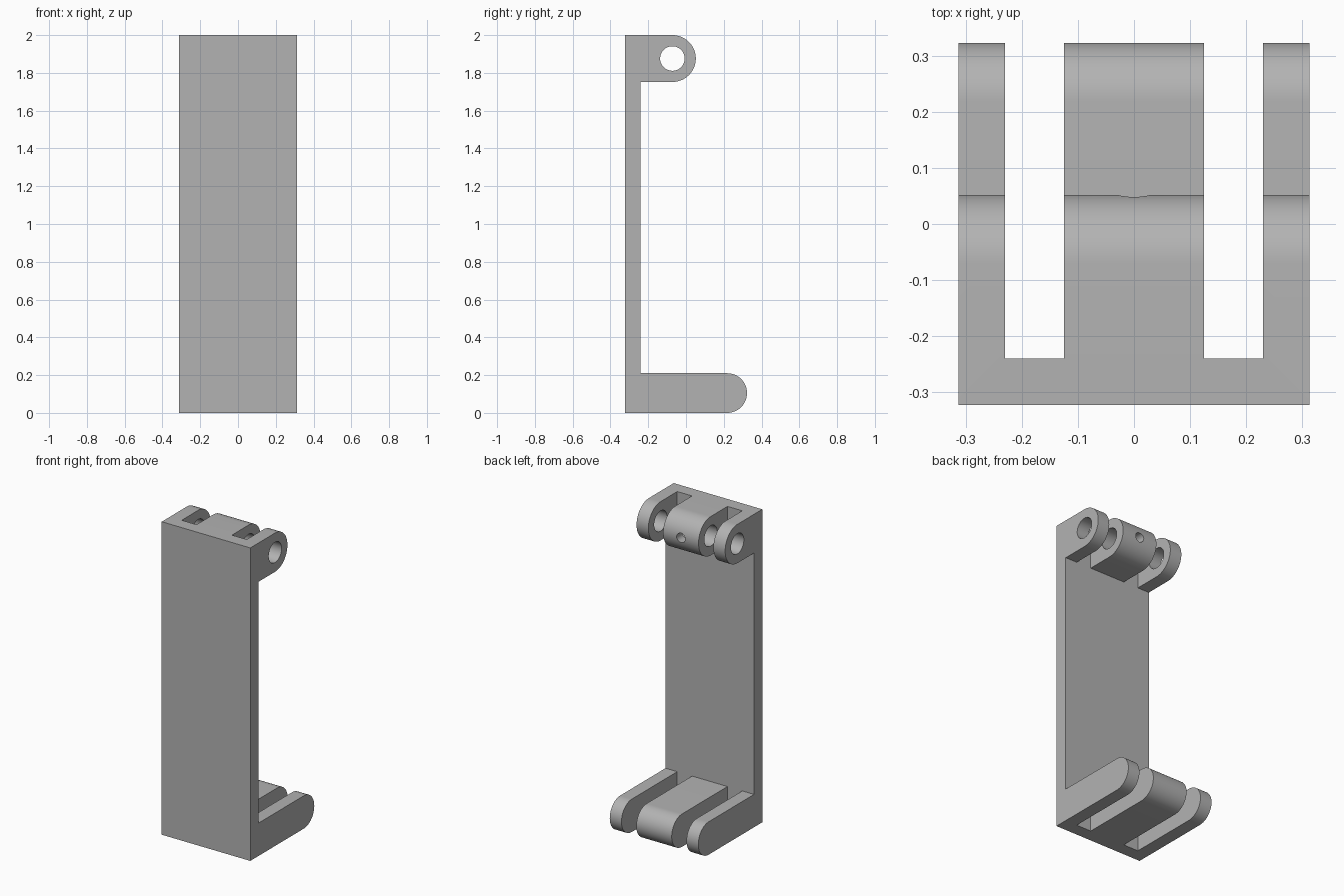
import bpy
import bmesh
from math import sin, cos, pi, radians
from mathutils import Matrix

cube = bpy.data.objects.get("Cube")
if cube:
    bpy.data.objects.remove(cube, do_unlink=True)

# Main dimensions
HALF_W = 0.313
FRONT, PLATE_BACK = -0.323, -0.24
SLOT_IN, SLOT_OUT = 0.125, 0.23
LOW_R, LOW_Y = 0.105, 0.218
TOP_R, TOP_Y = 0.124, -0.072
TOP_Z = 2 - TOP_R

grey = bpy.data.materials.new("plain grey")
grey.use_nodes = True
grey.diffuse_color = (0.45, 0.45, 0.45, 1)
grey.node_tree.nodes["Principled BSDF"].inputs["Base Color"].default_value = grey.diffuse_color


def add_object(name, bm):
    bmesh.ops.recalc_face_normals(bm, faces=bm.faces)
    mesh = bpy.data.meshes.new(name)
    bm.to_mesh(mesh)
    bm.free()
    mesh.materials.append(grey)
    obj = bpy.data.objects.new(name, mesh)
    bpy.context.collection.objects.link(obj)
    return obj


def round_end(y, z, r, steps=32):
    """Half circle bulging to the back, from bottom to top."""
    angles = [-pi / 2 + pi * i / steps for i in range(steps + 1)]
    return [(y + r * cos(a), z + r * sin(a)) for a in angles]


def extrude_profile(name, points):
    bm = bmesh.new()
    face = bm.faces.new([bm.verts.new((-HALF_W, y, z)) for y, z in points])
    new = bmesh.ops.extrude_face_region(bm, geom=[face])["geom"]
    verts = [v for v in new if isinstance(v, bmesh.types.BMVert)]
    bmesh.ops.translate(bm, verts=verts, vec=(2 * HALF_W, 0, 0))
    return add_object(name, bm)


def box(name, low, high):
    bm = bmesh.new()
    bmesh.ops.create_cube(bm, size=1)
    for v in bm.verts:
        v.co = [a + (c + 0.5) * (b - a) for a, b, c in zip(low, high, v.co)]
    return add_object(name, bm)


def rod(name, radius, length, centre, axis):
    bm = bmesh.new()
    turn = Matrix.Rotation(pi / 2, 4, axis)
    bmesh.ops.create_cone(bm, cap_ends=True, segments=48, radius1=radius, radius2=radius,
                          depth=length, matrix=Matrix.Translation(centre) @ turn)
    return add_object(name, bm)


# Side outline: tall plate with a rounded arm at the bottom and a knuckle at the top
outline = [(FRONT, 0)]
outline += round_end(LOW_Y, LOW_R, LOW_R)
outline += [(PLATE_BACK, 2 * LOW_R), (PLATE_BACK, 2 - 2 * TOP_R)]
outline += round_end(TOP_Y, TOP_Z, TOP_R)
outline += [(FRONT, 2)]
bracket = extrude_profile("hinge_bracket", outline)

# Slots that split both arms into three lugs, the pin bore and the set screw hole
cutters = [
    box("left_slot_cutter", (SLOT_IN, PLATE_BACK, -0.1), (SLOT_OUT, 0.5, 2.1)),
    box("right_slot_cutter", (-SLOT_OUT, PLATE_BACK, -0.1), (-SLOT_IN, 0.5, 2.1)),
    rod("pin_bore_cutter", 0.065, 1, (0, TOP_Y, TOP_Z), "Y"),
    rod("screw_hole_cutter", 0.03, 0.2, (0, TOP_Y + 0.1, TOP_Z), "X"),
]
bpy.ops.object.select_all(action="DESELECT")
bpy.context.view_layer.objects.active = bracket
bracket.select_set(True)
for cutter in cutters:
    mod = bracket.modifiers.new(cutter.name, "BOOLEAN")
    mod.operation = "DIFFERENCE"
    mod.solver = "EXACT"
    mod.object = cutter
    bpy.ops.object.modifier_apply(modifier=mod.name)
for cutter in cutters:
    bpy.data.objects.remove(cutter, do_unlink=True)

bpy.ops.object.shade_smooth_by_angle(angle=radians(30))
